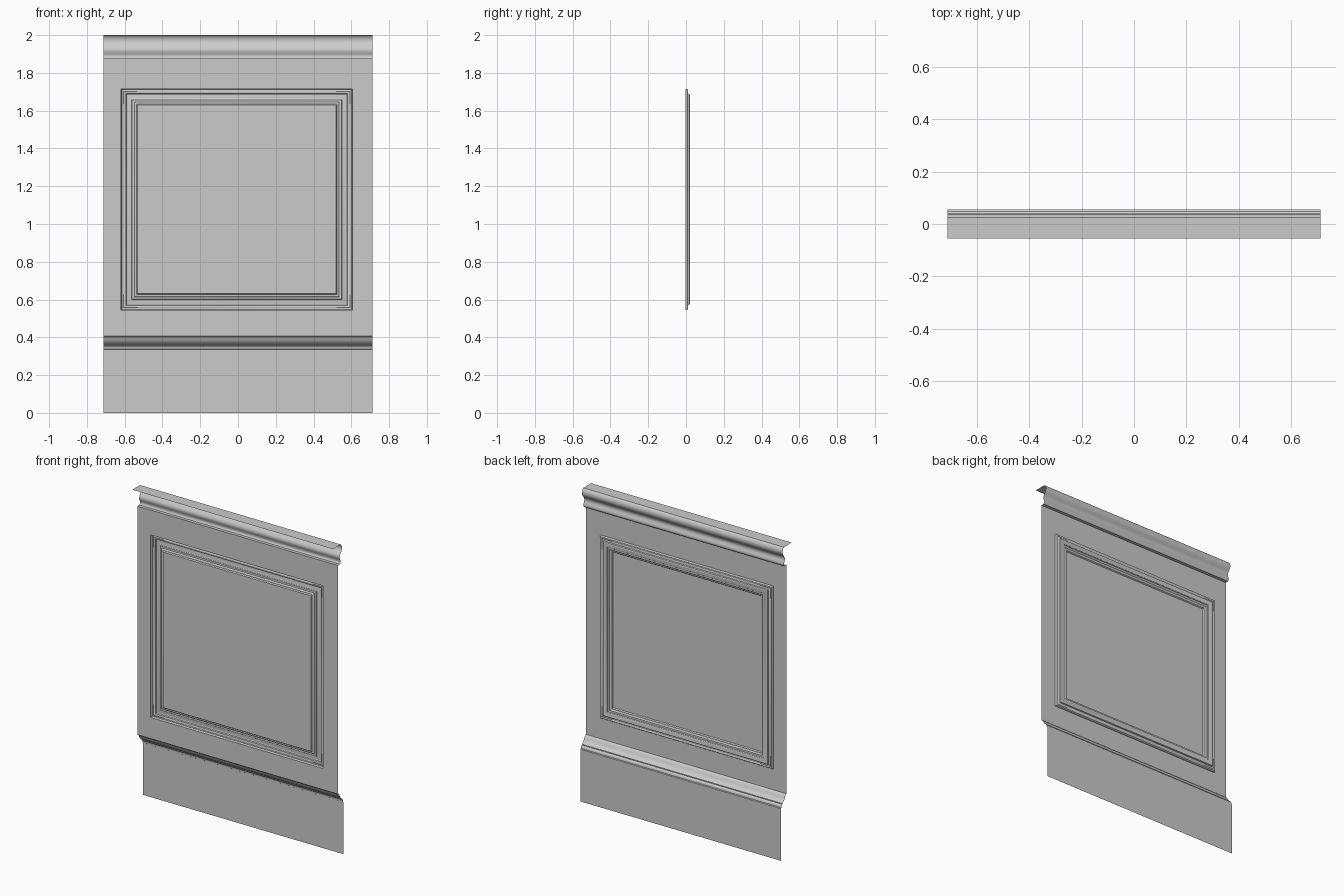
import bpy, bmesh

if "Cube" in bpy.data.objects:
    bpy.data.objects.remove(bpy.data.objects["Cube"])

HALF_W = 0.712   # half width of the wall section
WALL_Y = -0.003  # plane of the flat wall


def finish(name, bm, angle=0.6):
    mesh = bpy.data.meshes.new(name)
    bm.to_mesh(mesh)
    bm.free()
    obj = bpy.data.objects.new(name, mesh)
    bpy.context.collection.objects.link(obj)
    bpy.ops.object.select_all(action='DESELECT')
    obj.select_set(True)
    bpy.context.view_layer.objects.active = obj
    bpy.ops.object.shade_smooth_by_angle(angle=angle)
    return obj


def strip(name, profile):
    """Open sheet: a (y, z) profile running top to bottom, swept across x."""
    bm = bmesh.new()
    rows = [[bm.verts.new((x, y, z)) for x in (-HALF_W, HALF_W)] for y, z in profile]
    for a, b in zip(rows, rows[1:]):
        bm.faces.new((a[0], b[0], b[1], a[1]))
    for f in bm.faces:
        f.normal_update()
        if f.normal.y + f.normal.z < 0:
            f.normal_flip()
    return finish(name, bm)


def rect_loops(name, loops, fill):
    """Concentric mitred rectangles (x0, x1, z0, z1, y) bridged together."""
    bm = bmesh.new()
    rings = [[bm.verts.new((x, y, z)) for x, z in ((x0, z0), (x0, z1), (x1, z1), (x1, z0))]
             for x0, x1, z0, z1, y in loops]
    for a, b in zip(rings, rings[1:]):
        for i in range(4):
            j = (i + 1) % 4
            bm.faces.new((a[i], a[j], b[j], b[i]))
    if fill:
        bm.faces.new(rings[-1])
    return finish(name, bm, 0.4)


# Crown moulding with its flat top ledge
strip("crown_moulding", [
    (-0.055, 2.0), (0.024, 2.0), (0.031, 1.994), (0.036, 1.984), (0.038, 1.972),
    (0.036, 1.961), (0.030, 1.950), (0.022, 1.940), (0.016, 1.930), (0.014, 1.920),
    (0.016, 1.910), (0.021, 1.900), (0.024, 1.890), (0.022, 1.881), (0.017, 1.875),
    (WALL_Y, 1.875)])

# Skirting board with moulded cap
strip("skirting_board", [
    (WALL_Y, 0.408), (0.004, 0.405), (0.010, 0.399), (0.014, 0.391), (0.018, 0.382),
    (0.024, 0.374), (0.032, 0.367), (0.040, 0.362), (0.040, 0.356),
    (0.046, 0.353), (0.050, 0.347), (0.050, 0.338), (0.055, 0.335), (0.055, 0.0)])

# Raised picture-frame moulding: (inset, y) cross-section
section = [
    (0.0, WALL_Y), (0.001, 0.006), (0.004, 0.010), (0.010, 0.010), (0.014, 0.008),
    (0.025, 0.011), (0.028, 0.018), (0.033, 0.020), (0.050, 0.018), (0.056, 0.015),
    (0.059, 0.010), (0.070, 0.009), (0.075, 0.005), (0.082, 0.004), (0.087, WALL_Y)]
X0, X1, Z0, Z1 = -0.619, 0.606, 0.544, 1.716
frame = [(X0 + d, X1 - d, Z0 + d, Z1 - d, y) for d, y in section]

# Wall around the frame, the frame itself, and the inner flat panel
rect_loops("wall_sheet", [(-HALF_W, HALF_W, 0.408, 1.875, WALL_Y), frame[0]], False)
rect_loops("panel_frame", frame, False)
rect_loops("inner_panel", [frame[-1]], True)
